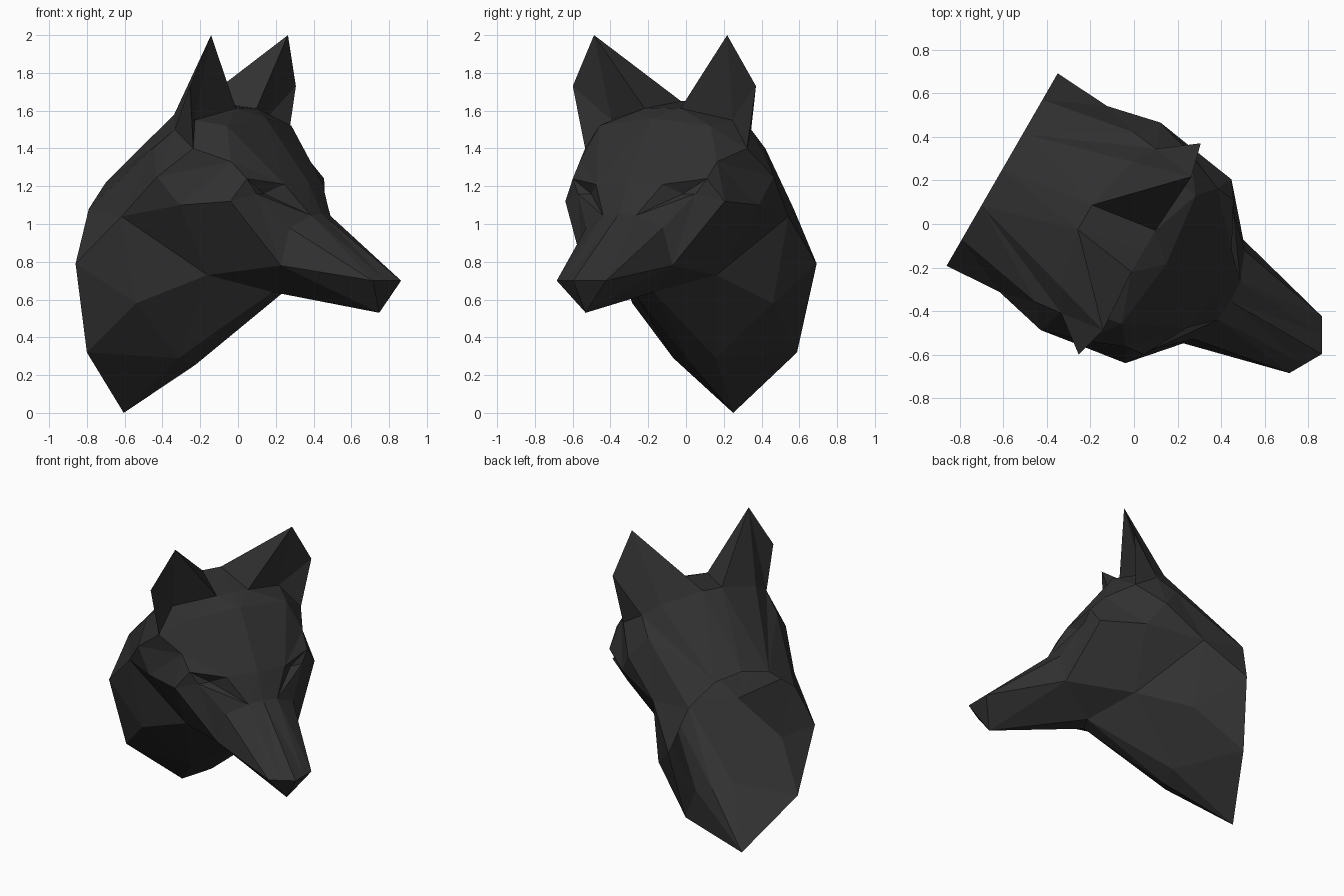
import bpy, bmesh, math
from mathutils import Vector

if "Cube" in bpy.data.objects:
    bpy.data.objects.remove(bpy.data.objects["Cube"])

# The head is modelled as one half facing +x, mirrored, then turned 30 degrees
DARK = bpy.data.materials.new("dark_coat")
DARK.diffuse_color = (0.03, 0.03, 0.03, 1)
DARK.use_nodes = True
DARK.node_tree.nodes["Principled BSDF"].inputs["Base Color"].default_value = DARK.diffuse_color


def make_half(name, bm):
    bmesh.ops.remove_doubles(bm, verts=bm.verts, dist=0.0005)
    bmesh.ops.triangulate(bm, faces=bm.faces)
    bmesh.ops.recalc_face_normals(bm, faces=bm.faces)
    me = bpy.data.meshes.new(name)
    bm.to_mesh(me)
    bm.free()
    me.materials.append(DARK)
    ob = bpy.data.objects.new(name, me)
    bpy.context.collection.objects.link(ob)
    ob.rotation_euler.z = math.radians(-30)
    ob.location = (-0.043, -0.0745, 0)
    mod = ob.modifiers.new("mirror", "MIRROR")
    mod.use_axis = (False, True, False)
    mod.use_clip = True
    return ob


def add_face(bm, pts):
    uniq = []
    for p in pts:
        if p not in uniq:
            uniq.append(p)
    if len(uniq) > 2:
        bm.faces.new([bm.verts.new(Vector(p)) for p in uniq])


def add_fan(bm, centre, ring):
    for p, q in zip(ring, ring[1:]):
        add_face(bm, [centre, p, q])


# Ear landmarks (forward, sideways, up)
tip, outer = (0.12, 0.407, 2.0), (0.08, 0.56, 1.73)
crown_back, inner_front = (-0.21, 0.065, 1.65), (0.10, 0.11, 1.612)
ear_back, ear_pit = (-0.15, 0.33, 1.58), (0.0, 0.37, 1.55)
outer_front, outer_back = (0.062, 0.495, 1.40), (-0.086, 0.435, 1.50)

# Face landmarks
throat, throat_mid = (0.295, 0.06, 0.64), (0.295, 0, 0.64)
cheek, muzzle_root = (0.285, 0.487, 1.12), (0.47, 0.275, 0.78)
brow_in, brow_out = (0.45, 0.204, 1.21), (0.34, 0.41, 1.24)
lower_lid, tear_duct = (0.37, 0.36, 1.16), (0.555, 0.10, 1.045)
eye_pit, muzzle_side = (0.37, 0.28, 1.16), (0.50, 0.235, 0.98)
forehead_mid, brow_mid, bridge_mid = (0.22, 0, 1.56), (0.48, 0, 1.22), (0.56, 0, 1.055)
forehead_side = (0.18, 0.34, 1.52)
nose_side, nose_rim = (0.96, 0.15, 0.70), (1.0, 0.08, 0.70)
nose_tip, chin = (1.045, 0, 0.70), (0.913, 0, 0.53)

# Half cross-sections from the open neck to the nose, top to bottom
B = -0.649
neck = [(B, w, z) for w, z in ((0, 1.26), (0, 1.26), (0.19, 1.22), (0.19, 1.22),
                               (0.37, 1.08), (0.51, 0.79), (0.39, 0.32), (0, 0), (0, 0))]
nape = [(-0.21, 0, 1.65), crown_back, ear_back, outer_back, (-0.21, 0.45, 1.40),
        (-0.378, 0.493, 1.04), (-0.326, 0.43, 0.58), (-0.24, 0.13, 0.29), (-0.21, 0, 0.255)]
crown = [(0.10, 0, 1.615), inner_front, ear_pit, outer_front, (-0.127, 0.55, 1.25),
         (0.0, 0.53, 1.10), (0.03, 0.29, 0.73), throat, throat_mid]
forehead = [forehead_mid, forehead_mid, forehead_side, forehead_side,
            (0.25, 0.42, 1.33), cheek, muzzle_root, throat, throat_mid]
brow = [brow_mid, brow_mid, brow_in, brow_in, brow_out, lower_lid,
        muzzle_root, throat, throat_mid]
bridge = [bridge_mid, bridge_mid, tear_duct, tear_duct, tear_duct, muzzle_side,
          muzzle_root, throat, throat_mid]
nose = [nose_tip, nose_tip, nose_rim, nose_rim, nose_rim, nose_side, nose_side, chin, chin]
sections = [neck, nape, crown, forehead, brow, bridge, nose, [chin] * 9]

# Head and neck skin, leaving a gap for the eye
bm = bmesh.new()
for a, b in zip(sections, sections[1:]):
    for i in range(8):
        if a is brow and i in (3, 4):
            continue
        add_face(bm, [a[i], a[i + 1], b[i + 1], b[i]])

# Sunken eye and the cheek below it
add_fan(bm, eye_pit, [brow_in, brow_out, lower_lid, tear_duct, brow_in])
add_face(bm, [lower_lid, muzzle_side, tear_duct])
make_half("head", bm)

# Ears: one fan around the tip, one around the outer corner
bm = bmesh.new()
add_fan(bm, tip, [crown_back, inner_front, ear_pit, outer, outer_back, ear_back, crown_back])
add_fan(bm, outer, [ear_pit, outer_front, outer_back])
make_half("ears", bm)
